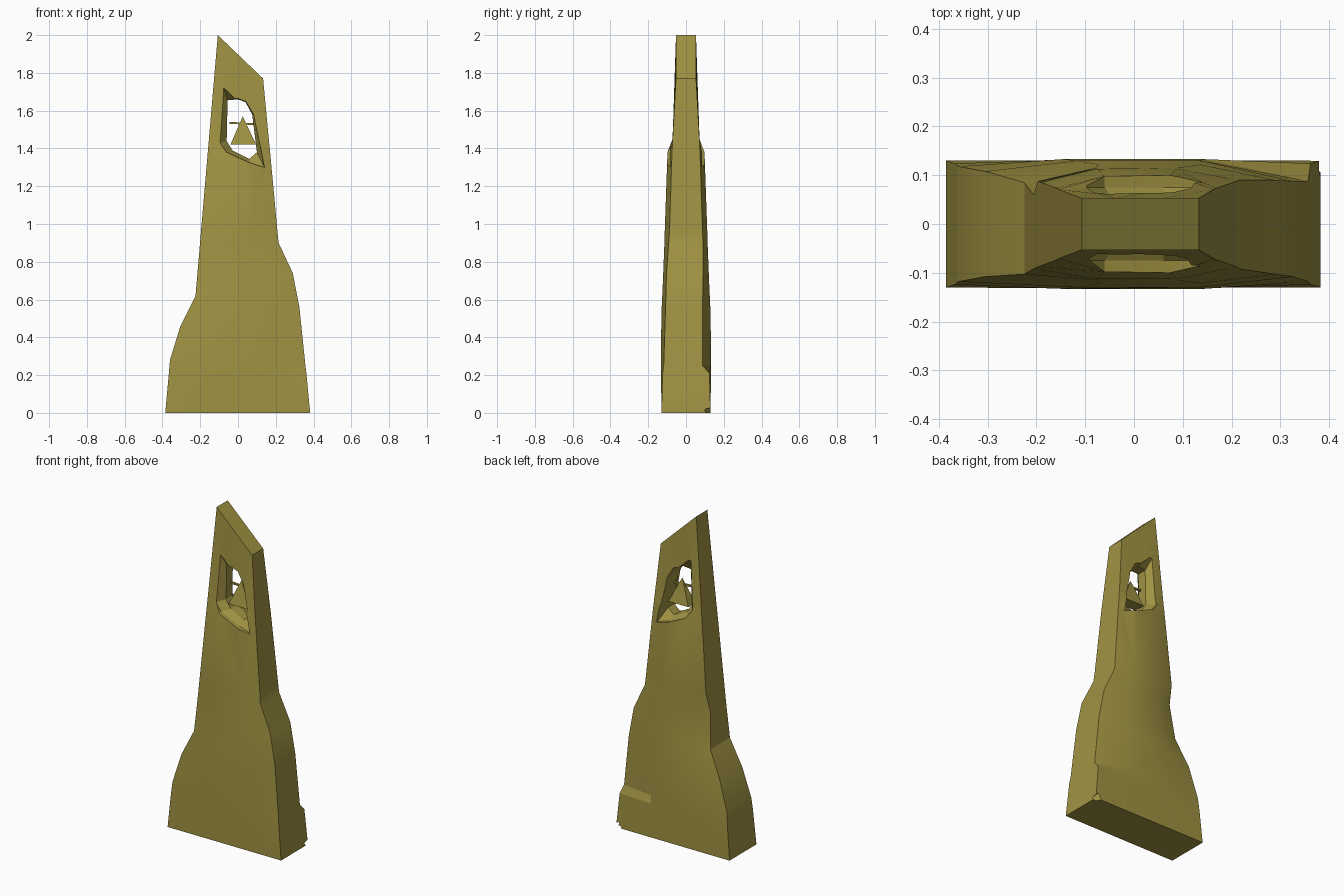
import bpy, bmesh, math
from mathutils import Vector

cube = bpy.data.objects.get("Cube")
if cube:
    bpy.data.objects.remove(cube, do_unlink=True)

stone = bpy.data.materials.new("olive stone")
stone.use_nodes = True
color = (0.35, 0.29, 0.055, 1)
stone.diffuse_color = color
stone.node_tree.nodes["Principled BSDF"].inputs["Base Color"].default_value = color


def finish(bm, name):
    bmesh.ops.recalc_face_normals(bm, faces=bm.faces)
    mesh = bpy.data.meshes.new(name)
    bm.to_mesh(mesh)
    bm.free()
    mesh.materials.append(stone)
    obj = bpy.data.objects.new(name, mesh)
    bpy.context.collection.objects.link(obj)
    return obj


def loft(name, rings):
    """Skin a closed solid through rings with equal point counts."""
    bm = bmesh.new()
    loops = [[bm.verts.new(p) for p in ring] for ring in rings]
    for a, b in zip(loops, loops[1:]):
        for i in range(len(a)):
            j = (i + 1) % len(a)
            bm.faces.new((a[i], a[j], b[j], b[i]))
    bm.faces.new(loops[0])
    bm.faces.new(loops[-1])
    return finish(bm, name)


# Tower courses: left (x, z), right (x, z), edge depth, bulge depth,
# then back depth at the left and right corners where the stone is worn
courses = [
    ((-.385, 0), (.382, 0), .13, .13, .13, .13),
    ((-.367, .20), (.362, .21), .124, .132, .124, .124),
    ((-.36, .28), (.357, .25), .118, .133, .118, .088),
    ((-.305, .46), (.325, .56), .108, .130, .108, .088),
    ((-.225, .62), (.29, .74), .103, .122, .085, .09),
    ((-.206, .84), (.215, .90), .092, .115, .06, .09),
    ((-.197, .95), (.21, .95), .088, .113, .088, .088),
    ((-.160, 1.38), (.170, 1.38), .074, .098, .074, .074),
    ((-.154, 1.45), (.163, 1.45), .071, .072, .071, .071),
    ((-.107, 2.0), (.133, 1.77), .053, .053, .053, .053),
]


def course_ring(left, right, edge, bulge, back_left, back_right):
    l, r = Vector(left), Vector(right)
    depths = [(0, -edge), (.3, -bulge), (.7, -bulge), (1, -edge),
              (1, back_right), (.7, bulge), (.3, bulge), (0, back_left)]
    ring = []
    for t, y in depths:
        p = l.lerp(r, t)
        ring.append((p.x, y, p.y))
    return ring


tower = loft("tower_body", [course_ring(*c) for c in courses])

# Splayed belfry opening, the same on front and back
inner = [(-.055, 1.655), (-.06, 1.44), (-.03, 1.39), (.06, 1.345),
         (.10, 1.38), (.075, 1.58), (.04, 1.645), (0, 1.66)]
outer = [(-.085, 1.75), (-.097, 1.43), (-.06, 1.38), (.06, 1.325),
         (.14, 1.30), (.085, 1.58), (.043, 1.65), (0, 1.667)]
sections = [(-.15, outer), (-.075, outer), (-.03, inner),
            (.03, inner), (.075, outer), (.15, outer)]
opening = loft("opening_cutter", [[(x, y, z) for x, z in pts] for y, pts in sections])

# Chip at the foot of one back corner
bm = bmesh.new()
bmesh.ops.create_cube(bm, size=.05)
chip = finish(bm, "chip_cutter")
chip.location = (.375, .135, 0)
chip.rotation_euler = (.5, .4, math.radians(40))

bpy.context.view_layer.objects.active = tower
for cutter in (opening, chip):
    cutter.hide_render = True
    mod = tower.modifiers.new("cut", 'BOOLEAN')
    mod.operation = 'DIFFERENCE'
    mod.solver = 'EXACT'
    mod.object = cutter
    bpy.context.view_layer.update()
    bpy.ops.object.modifier_apply(modifier=mod.name)
    bpy.data.objects.remove(cutter, do_unlink=True)

bpy.ops.object.select_all(action='DESELECT')
tower.select_set(True)
bpy.ops.object.shade_smooth_by_angle(angle=math.radians(20))

# Pyramid-shaped bell
bm = bmesh.new()
base = [bm.verts.new((.028 + sx * .068, sy * .035, 1.42))
        for sx, sy in ((-1, -1), (1, -1), (1, 1), (-1, 1))]
tip = bm.verts.new((.025, 0, 1.57))
bm.faces.new(base)
for i in range(4):
    bm.faces.new((base[i], base[(i + 1) % 4], tip))
finish(bm, "bell")

# Thin bar carrying the bell
bm = bmesh.new()
bmesh.ops.create_cube(bm, size=1)
bar = finish(bm, "bell_bar")
bar.scale = (.13, .012, .01)
bar.location = (.02, 0, 1.532)
bar.rotation_euler = (0, math.radians(3), 0)
